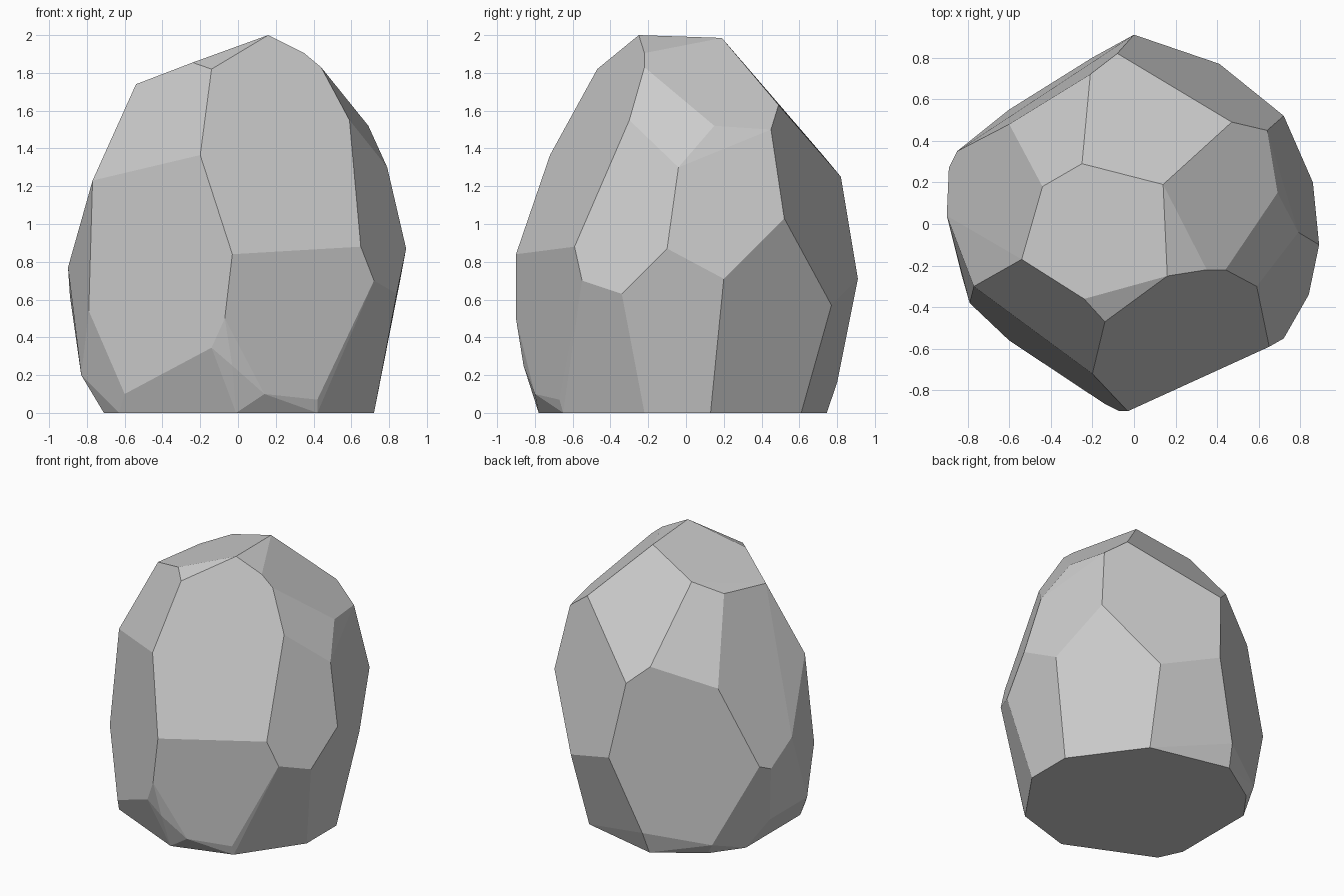
import bpy
import bmesh
import math

# Flat base outline (x, y) on the ground
base = [(.42, -.65), (.72, -.22), (.72, .13), (.37, .61), (-.22, .745), (-.55, .53),
        (-.71, .31), (-.71, -.33), (-.63, -.5), (-.01, -.78)]

# Chipped lower rim
rim = [(-.6, -.56, .1), (-.14, -.865, .345), (-.03, -.86, .25), (.14, -.8, .1),
       (.42, -.67, .07), (-.2, .8, .16), (-.6, .55, .08), (-.83, -.24, .2), (-.83, .2, .2)]

# Widest belt of the boulder
belt = [(.89, -.1, .87), (.86, .2, .71), (.41, .77, .57), (0, .91, .71), (-.85, .35, .655),
        (-.89, .27, .62), (-.9, .04, .77), (-.79, -.38, .54), (-.07, -.9, .5),
        (-.03, -.9, .84), (.65, -.59, .88), (.72, -.55, .7), (.84, -.34, .63)]

# Sloping shoulder
shoulder = [(.72, .52, 1.03), (-.08, .82, 1.25), (-.21, .72, 1.37), (-.6, .48, 1.22),
            (-.77, -.3, 1.23), (-.2, -.72, 1.365), (.59, -.3, 1.55), (.79, -.04, 1.3),
            (.69, .15, 1.52), (.64, .45, 1.5), (.47, .49, 1.63)]

# Crown facets
crown = [(.16, -.25, 2), (.14, .19, 1.985), (-.25, .29, 1.85), (-.44, .18, 1.77),
         (-.54, -.17, 1.74), (-.24, -.36, 1.855), (-.14, -.47, 1.82),
         (.35, -.22, 1.905), (.44, -.22, 1.83)]

# Wrap the corner points in one convex faceted shell
bm = bmesh.new()
for p in [(x, y, 0) for x, y in base] + rim + belt + shoulder + crown:
    bm.verts.new(p)
bmesh.ops.convex_hull(bm, input=bm.verts[:])
loose = [v for v in bm.verts if not v.link_faces]
bmesh.ops.delete(bm, geom=loose, context='VERTS')

# Merge nearly coplanar triangles into broad flat facets
bmesh.ops.dissolve_limit(bm, angle_limit=math.radians(4),
                         verts=bm.verts[:], edges=bm.edges[:])
bmesh.ops.recalc_face_normals(bm, faces=bm.faces[:])

mesh = bpy.data.meshes.new("boulder")
bm.to_mesh(mesh)
bm.free()
boulder = bpy.data.objects.new("boulder", mesh)
bpy.context.collection.objects.link(boulder)
